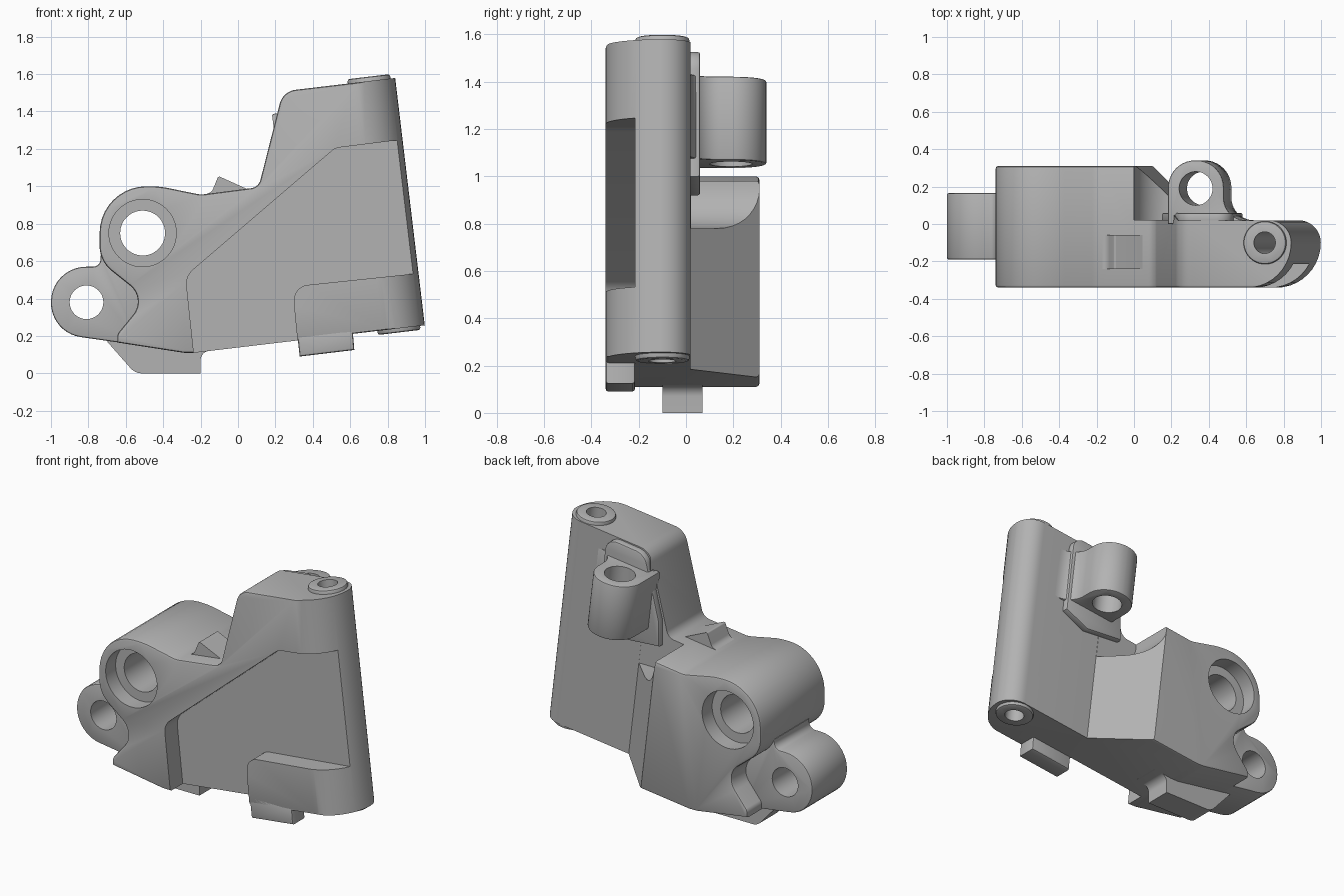
import bpy, bmesh, math
from mathutils import Vector, Matrix

cube = bpy.data.objects.get("Cube")
if cube:
    bpy.data.objects.remove(cube, do_unlink=True)

grey = bpy.data.materials.new("plain_grey")
grey.use_nodes = True
COLOR = (0.45, 0.45, 0.45, 1)
grey.diffuse_color = COLOR
for node in grey.node_tree.nodes:
    if node.type == 'BSDF_PRINCIPLED':
        node.inputs["Base Color"].default_value = COLOR

# the hinge axis leans towards -x
TILT = Matrix.Rotation(-0.119, 4, 'Y')
FRONT, FLOOR, BACK = -0.34, -0.215, 0.31


def rounded(corners, steps=10):
    """Outline from (u, v) or (u, v, radius) corners."""
    out = []
    for i, c in enumerate(corners):
        p = Vector(c[:2])
        if len(c) < 3:
            out.append(p)
            continue
        d0 = (Vector(corners[i - 1][:2]) - p).normalized()
        d1 = (Vector(corners[(i + 1) % len(corners)][:2]) - p).normalized()
        half = d0.angle(d1) / 2
        centre = p + (d0 + d1).normalized() * c[2] / math.sin(half)
        reach = c[2] / math.tan(half)
        start = p + d0 * reach - centre
        sweep = start.angle_signed(p + d1 * reach - centre)
        for k in range(steps + 1):
            # angle_signed is clockwise positive
            a = -sweep * k / steps
            out.append(centre + Vector((start.x * math.cos(a) - start.y * math.sin(a),
                                        start.x * math.sin(a) + start.y * math.cos(a))))
    return out


def prism(name, corners, a, b, tilted=False, bevel=0.0):
    """Extrude an outline along y, or along the tilted axis."""
    bm = bmesh.new()
    place = (lambda p, d: (p.x, p.y, d)) if tilted else (lambda p, d: (p.x, d, p.y))
    pts = rounded(corners)
    low = [bm.verts.new(place(p, a)) for p in pts]
    high = [bm.verts.new(place(p, b)) for p in pts]
    caps = [bm.faces.new(low), bm.faces.new(high)]
    for i in range(len(pts)):
        j = (i + 1) % len(pts)
        bm.faces.new((low[i], low[j], high[j], high[i]))
    bmesh.ops.recalc_face_normals(bm, faces=bm.faces)
    if bevel:
        rim = [e for f in caps for e in f.edges]
        bmesh.ops.bevel(bm, geom=rim, offset=bevel, segments=2, profile=0.5, affect='EDGES')
    if tilted:
        bm.transform(TILT)
    mesh = bpy.data.meshes.new(name)
    bm.to_mesh(mesh)
    bm.free()
    mesh.materials.append(grey)
    ob = bpy.data.objects.new(name, mesh)
    bpy.context.collection.objects.link(ob)
    return ob


def rod(name, u, v, r, a, b, tilted=False, bevel=0.0):
    ring = [(u + r * math.cos(t * math.tau / 48), v + r * math.sin(t * math.tau / 48))
            for t in range(48)]
    return prism(name, ring, a, b, tilted, bevel)


def combine(ob, tool, operation='DIFFERENCE'):
    tool.hide_render = True
    mod = ob.modifiers.new("cut", 'BOOLEAN')
    mod.operation, mod.solver, mod.object = operation, 'EXACT', tool
    bpy.context.view_layer.update()
    graph = bpy.context.evaluated_depsgraph_get()
    mesh = bpy.data.meshes.new_from_object(ob.evaluated_get(graph))
    ob.modifiers.clear()
    ob.data = mesh
    bpy.data.objects.remove(tool, do_unlink=True)


# main body: side outline trimmed by the plan section of the hinge end
body = prism("main_body", [
    (-0.74, 1.0, 0.25), (-0.42, 1.0, 0.5), (-0.2, 0.955, 0.15), (0.11, 0.995, 0.06),
    (0.24, 1.508, 0.1), (1.2, 1.622), (1.2, 0.281), (-0.235, 0.11), (-0.29, 0.11, 0.05),
    (-0.645, 0.165), (-0.645, 0.21, 0.04), (-0.49, 0.40, 0.11), (-0.74, 0.60, 0.17)],
    FRONT, BACK, bevel=0.014)
combine(body, prism("plan_section", [
    (-2, -0.341), (1.022, -0.341, 0.24), (1.022, 0.02, 0.12), (0.407, 0.02),
    (0.087, 0.34), (-2, 0.34)], -1, 3, tilted=True), 'INTERSECT')

# front recess, open to the right and below
combine(body, prism("recess", [
    (-0.225, 0.0), (-0.28, 0.52, 0.1), (0.52, 1.205, 0.08), (1.2, 1.29), (1.2, 0.56),
    (0.30, 0.465, 0.08), (0.30, 0.36), (0.335, 0.0)], -0.6, FLOOR))

# curved clearance behind the slope
combine(body, prism("clearance", [
    (0.0, 1.4), (0.0, 0.78, 0.2), (0.8, 0.78), (0.8, 1.4)], 0.021, 0.6))

# large bore with a counterbore on each side
combine(body, rod("bore", -0.51, 0.75, 0.12, -1, 1))
combine(body, rod("front_counterbore", -0.51, 0.75, 0.18, -0.6, FRONT + 0.1))
combine(body, rod("back_counterbore", -0.51, 0.75, 0.18, BACK - 0.1, 0.6))

# hinge bosses at both ends of the tilted axis
boss_spans = {"lower_hinge_boss": (0.115, 0.2), "upper_hinge_boss": (1.4, 1.492)}
bosses = [rod(n, 0.882, -0.1, 0.115, a, b, True, 0.012) for n, (a, b) in boss_spans.items()]
for part in [body] + bosses:
    combine(part, rod("pin_hole", 0.882, -0.1, 0.058, -1, 3, True))

# pivot lug on the left end
pivot = prism("pivot_lug", [
    (-1.0, 0.57, 0.188), (-0.735, 0.57, 0.04), (-0.735, 0.63), (-0.70, 0.63),
    (-0.52, 0.45), (-0.52, 0.148), (-1.0, 0.217, 0.185)], -0.19, 0.165, bevel=0.01)
combine(pivot, rod("pivot_hole", -0.81, 0.38, 0.09, -1, 1))

# lug on the back, with its backing pad
lug = prism("rear_lug", [
    (0.345, 0.0), (0.345, 0.34, 0.145), (0.645, 0.34, 0.145), (0.645, 0.02, 0.12),
    (0.8, 0.02), (0.8, 0.0)], 1.0, 1.355, tilted=True, bevel=0.008)
combine(lug, rod("lug_hole", 0.495, 0.19, 0.09, 0.5, 2, True))
pad = prism("rear_pad", [
    (0.15, 0.94), (0.15, 1.1), (0.25, 1.5, 0.09), (0.52, 1.535, 0.08), (0.58, 1.0),
    (0.42, 0.92)], 0.0, 0.06, bevel=0.01)
combine(pad, rod("lug_hole", 0.495, 0.19, 0.09, 0.5, 2, True))

# small features: foot, top wedge and front tab
foot = prism("foot", [
    (-0.70, 0.17), (-0.55, 0.0, 0.08), (-0.2, 0.0), (-0.2, 0.115, 0.05), (-0.1, 0.126),
    (-0.1, 0.2), (-0.6, 0.2)], -0.1, 0.07)
wedge = prism("top_wedge", [
    (-0.22, 0.94), (-0.14, 0.97, 0.04), (-0.105, 1.055, 0.01), (0.05, 0.985), (0.05, 0.94)],
    -0.24, -0.06)
tab = prism("front_tab", [
    (0.33, 0.09), (0.622, 0.125), (0.613, 0.23), (0.314, 0.23)], FRONT, FLOOR, bevel=0.012)

# smooth shading with sharp edges kept
bpy.ops.object.select_all(action='DESELECT')
for part in [body, pivot, lug, pad, foot, wedge, tab] + bosses:
    part.select_set(True)
bpy.context.view_layer.objects.active = body
bpy.ops.object.shade_smooth_by_angle(angle=math.radians(30))
